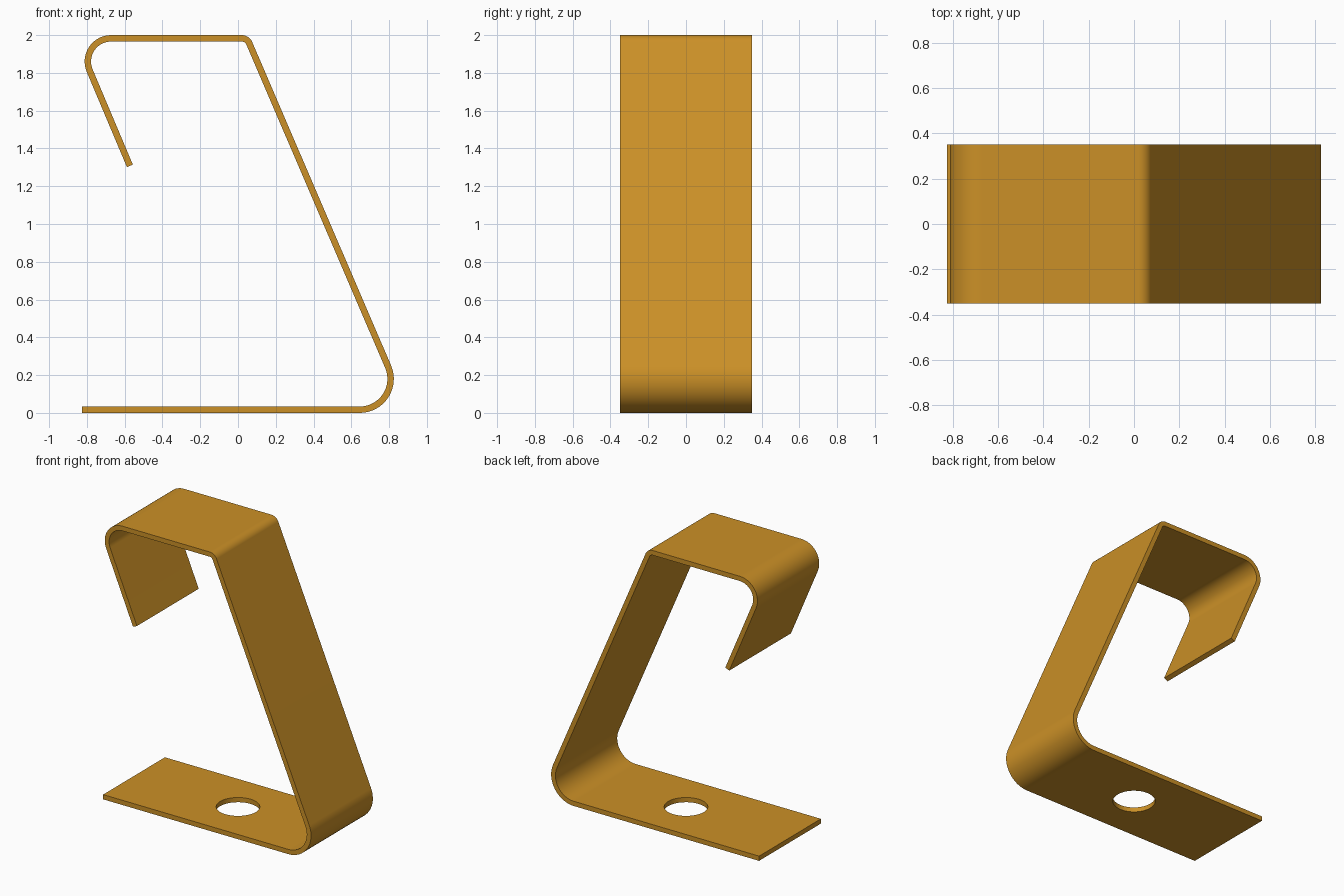
import bpy
import bmesh
from math import sin, cos, radians

cube = bpy.data.objects.get("Cube")
if cube:
    bpy.data.objects.remove(cube, do_unlink=True)

THICK = 0.034
DEPTH = 0.70
LEAN = 23.2  # lean of the leg and hook from vertical, in degrees

# Golden material
gold = bpy.data.materials.new("golden_brown")
gold.use_nodes = True
colour = (0.60, 0.28, 0.02, 1)
gold.diffuse_color = colour
gold.node_tree.nodes["Principled BSDF"].inputs["Base Color"].default_value = colour


def polar(x, z, radius, degrees):
    a = radians(degrees)
    return x + radius * cos(a), z + radius * sin(a)


# Bends: centre x, centre z, outer radius, start angle, end angle
bends = [
    (0.645, 0.18, 0.18, -90, LEAN),
    (0.02, 1.94, 0.06, LEAN, 90),
    (-0.672, 1.86, 0.14, 90, 180 + LEAN),
]
STEPS = 16

# Strip outline: outer side, then inner side reversed
outer = [(-0.825, 0)]
inner = [(-0.825, THICK)]
for x, z, radius, start, end in bends:
    for i in range(STEPS + 1):
        angle = start + (end - start) * i / STEPS
        outer.append(polar(x, z, radius, angle))
        inner.append(polar(x, z, radius - THICK, angle))
tip = (-0.588, 1.301)
outer.append(tip)
inner.append(polar(*tip, THICK, LEAN))
outline = outer + inner[::-1]

# Bent strip, extruded through its depth
bm = bmesh.new()
face = bm.faces.new([bm.verts.new((x, -DEPTH / 2, z)) for x, z in outline])
extruded = bmesh.ops.extrude_face_region(bm, geom=[face])
verts = [v for v in extruded["geom"] if isinstance(v, bmesh.types.BMVert)]
bmesh.ops.translate(bm, verts=verts, vec=(0, DEPTH, 0))
bmesh.ops.recalc_face_normals(bm, faces=bm.faces)
mesh = bpy.data.meshes.new("bent_strip")
bm.to_mesh(mesh)
bm.free()
mesh.materials.append(gold)
strip = bpy.data.objects.new("bent_strip", mesh)
bpy.context.collection.objects.link(strip)

# Round hole through the base
bpy.ops.mesh.primitive_cylinder_add(vertices=48, radius=0.142, depth=0.2, location=(0, 0, 0))
cutter = bpy.context.object
cutter.name = "hole_cutter"
cutter.hide_render = True
cutter.data.materials.append(gold)
cut = strip.modifiers.new("hole", 'BOOLEAN')
cut.operation = 'DIFFERENCE'
cut.solver = 'EXACT'
cut.object = cutter
bpy.ops.object.select_all(action='DESELECT')
strip.select_set(True)
bpy.context.view_layer.objects.active = strip
bpy.ops.object.modifier_apply(modifier=cut.name)
bpy.data.objects.remove(cutter, do_unlink=True)

# Smooth bends with flat, crisp straights
bpy.ops.object.shade_smooth_by_angle(angle=radians(30))
weighted = strip.modifiers.new("flat_straights", 'WEIGHTED_NORMAL')
weighted.keep_sharp = True
